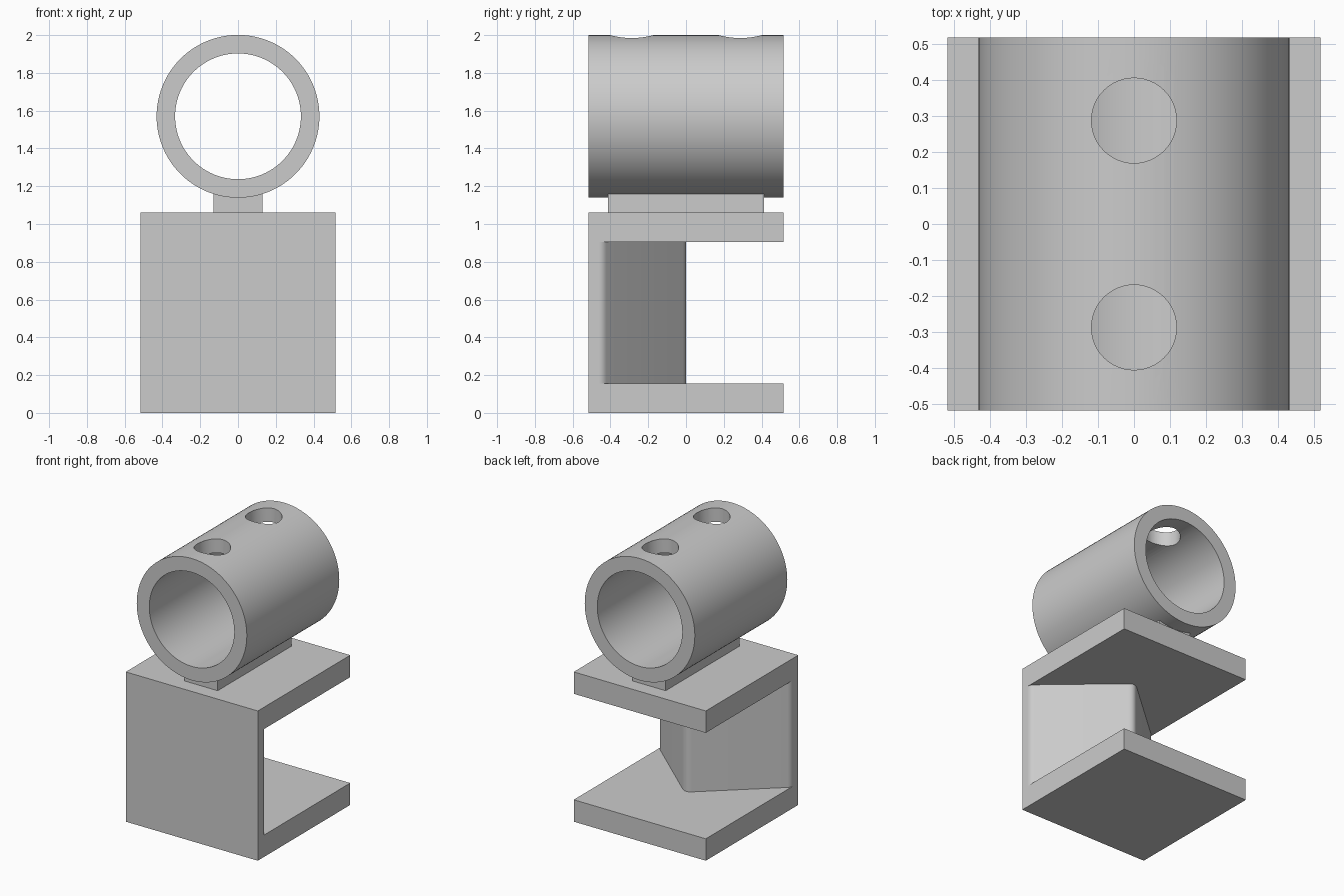
import bpy, bmesh, math
from mathutils import Vector

if "Cube" in bpy.data.objects:
    bpy.data.objects.remove(bpy.data.objects["Cube"])

HALF = 0.517
TUBE_Z, TUBE_R, BORE_R = 1.57, 0.431, 0.333

grey = bpy.data.materials.new("plain grey")
grey.use_nodes = True
grey.diffuse_color = (0.6, 0.6, 0.6, 1)
grey.node_tree.nodes["Principled BSDF"].inputs["Base Color"].default_value = (0.6, 0.6, 0.6, 1)


def prism(name, outline, z0, z1):
    """Extrude a plan outline from z0 up to z1."""
    bm = bmesh.new()
    base = bm.faces.new([bm.verts.new((x, y, z0)) for x, y in outline])
    top = bmesh.ops.extrude_face_region(bm, geom=[base])["geom"]
    bmesh.ops.translate(bm, vec=(0, 0, z1 - z0),
                        verts=[v for v in top if isinstance(v, bmesh.types.BMVert)])
    bmesh.ops.recalc_face_normals(bm, faces=bm.faces)
    mesh = bpy.data.meshes.new(name)
    bm.to_mesh(mesh)
    bm.free()
    obj = bpy.data.objects.new(name, mesh)
    bpy.context.collection.objects.link(obj)
    mesh.materials.append(grey)
    return obj


def box(name, hx, hy, z0, z1):
    return prism(name, [(-hx, -hy), (hx, -hy), (hx, hy), (-hx, hy)], z0, z1)


def circle(r, n, y=0):
    return [(r * math.cos(math.tau * i / n), y + r * math.sin(math.tau * i / n))
            for i in range(n)]


def fillet(before, corner, after, d, steps=8):
    """Round a corner, starting and ending a distance d from it."""
    c = Vector(corner)
    a = c + (Vector(before) - c).normalized() * d
    b = c + (Vector(after) - c).normalized() * d
    return [tuple(a.lerp(c, t).lerp(c.lerp(b, t), t))
            for t in (i / steps for i in range(steps + 1))]


def cut(obj, cutters):
    bpy.context.view_layer.objects.active = obj
    for cutter in cutters:
        mod = obj.modifiers.new("cut", 'BOOLEAN')
        mod.operation, mod.solver, mod.object = 'DIFFERENCE', 'EXACT', cutter
        bpy.ops.object.modifier_apply(modifier=mod.name)
        bpy.data.objects.remove(cutter)


def smooth(obj):
    bpy.ops.object.select_all(action='DESELECT')
    obj.select_set(True)
    bpy.context.view_layer.objects.active = obj
    bpy.ops.object.shade_smooth_by_angle(angle=math.radians(30))


# Clamp block, hollowed from the back around a rounded wedge
clamp = box("clamp_block", HALF, HALF, 0, 1.06)
apex, shoulder, wall = (0, 0.016), (HALF, -0.438), (HALF, -0.48)
right = [(0.7, -0.48), wall] + fillet(wall, shoulder, apex, 0.025)
left = [(-x, y) for x, y in reversed(right)]
mirror_shoulder = (-HALF, shoulder[1])
nose = fillet(shoulder, apex, mirror_shoulder, 0.05)
outline = right + nose + left + [(-0.7, 0.7), (0.7, 0.7)]
cut(clamp, [prism("cavity_cutter", outline, 0.155, 0.905)])
smooth(clamp)

# Neck joining block and tube
box("neck", 0.13, 0.413, 1.06, 1.165)

# Tube lying front to back, with two screw holes in its top
tube = prism("tube", circle(TUBE_R, 96), -HALF, HALF)
bore = prism("bore_cutter", circle(BORE_R, 96), -1, 1)
for part in (tube, bore):
    for v in part.data.vertices:
        x, y, z = v.co
        v.co = (x, -z, y + TUBE_Z)
holes = [prism("hole_cutter", circle(0.118, 48, y), TUBE_Z, 2.2) for y in (-0.287, 0.287)]
cut(tube, [bore] + holes)
smooth(tube)
